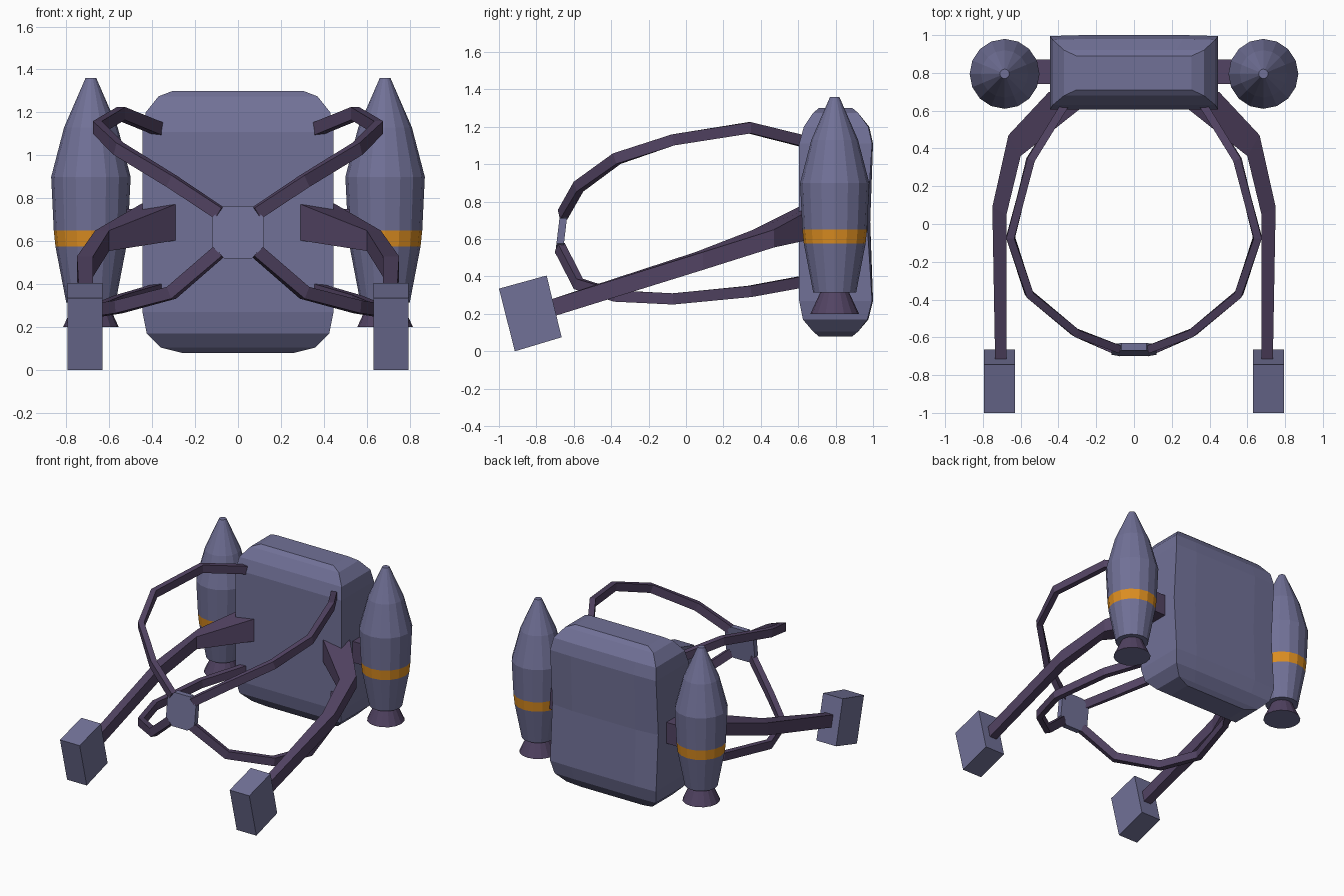
import bpy, bmesh, math
from mathutils import Vector

if "Cube" in bpy.data.objects:
    bpy.data.objects.remove(bpy.data.objects["Cube"])


def material(name, rgb):
    m = bpy.data.materials.new(name)
    m.diffuse_color = (*rgb, 1)
    m.use_nodes = True
    m.node_tree.nodes["Principled BSDF"].inputs["Base Color"].default_value = m.diffuse_color
    return m


SLATE = material("slate blue", (0.165, 0.165, 0.31))
PURPLE = material("dark purple", (0.085, 0.057, 0.125))
ORANGE = material("orange", (0.72, 0.27, 0.015))


def loft(name, rings, mats, rule=None, mirror=False):
    """Skin a list of equal-length rings, cap the ends, optionally mirror over x."""
    bm = bmesh.new()
    vs = [[bm.verts.new(p) for p in r] for r in rings]
    n = len(rings[0])
    for a, b in zip(vs, vs[1:]):
        for i in range(n):
            j = (i + 1) % n
            bm.faces.new((a[i], a[j], b[j], b[i]))
    bm.faces.new(vs[0])
    bm.faces.new(vs[-1])
    bmesh.ops.recalc_face_normals(bm, faces=bm.faces)
    if rule:
        for f in bm.faces:
            f.material_index = rule(f)
    me = bpy.data.meshes.new(name)
    bm.to_mesh(me)
    bm.free()
    ob = bpy.data.objects.new(name, me)
    bpy.context.collection.objects.link(ob)
    for m in mats:
        me.materials.append(m)
    if mirror:
        mod = ob.modifiers.new("mirror", 'MIRROR')
        mod.use_mirror_merge = False
    return ob


def bar(name, path, thick, tall):
    """Rectangular bar swept along a path, kept upright."""
    pts = [Vector(p) for p in path]
    rings = []
    for i, p in enumerate(pts):
        t = (pts[min(i + 1, len(pts) - 1)] - pts[max(i - 1, 0)]).normalized()
        side = t.cross(Vector((0, 0, 1))).normalized()
        up = side.cross(t)
        a, b = side * thick / 2, up * tall / 2
        rings.append([p + a + b, p - a + b, p - a - b, p + a - b])
    return loft(name, rings, [PURPLE], mirror=True)


def lathe(name, cx, cy, profile, mats, rule=None, n=16):
    rings = [[(cx + r * math.cos(2 * math.pi * i / n), cy + r * math.sin(2 * math.pi * i / n), z)
              for i in range(n)] for r, z in profile]
    return loft(name, rings, mats, rule, True)


# Backpack: rounded slab with a slightly pinched back
levels = [  # z, half width, front y, back y at corners, back y in the middle
    (0.08, 0.26, 0.71, 0.89, 0.89),
    (0.105, 0.36, 0.68, 0.92, 0.92),
    (0.17, 0.425, 0.625, 0.97, 0.975),
    (0.27, 0.445, 0.605, 0.995, 1.0),
    (0.69, 0.445, 0.605, 0.968, 0.985),
    (1.11, 0.445, 0.605, 0.995, 1.0),
    (1.20, 0.43, 0.63, 0.975, 0.98),
    (1.275, 0.37, 0.68, 0.92, 0.92),
    (1.30, 0.305, 0.71, 0.89, 0.89)]
loft("backpack", [[(-w, f, z), (-.6 * w, f, z), (.6 * w, f, z), (w, f, z),
                   (w, b, z), (.6 * w, m, z), (-.6 * w, m, z), (-w, b, z)]
                  for z, w, f, b, m in levels], [SLATE])

# Side boosters with an orange band
lathe("boosters", 0.685, 0.795,
      [(0.115, 0.315), (0.165, 0.575), (0.173, 0.65), (0.185, 0.90),
       (0.125, 1.13), (0.025, 1.36)],
      [SLATE, ORANGE],
      lambda f: int(0.575 < f.calc_center_median().z < 0.65))

# Flared nozzles, purple with a slate underside
lathe("nozzles", 0.685, 0.795, [(0.13, 0.20), (0.07, 0.33)], [PURPLE, SLATE],
      lambda f: int(f.normal.z < -0.9))

# Struts between backpack and boosters
loft("booster_struts", [[(x, 0.74, 0.59), (x, 0.87, 0.59), (x, 0.87, 0.75), (x, 0.74, 0.75)]
                        for x in (0.42, 0.56)], [PURPLE], mirror=True)

# Control arms: inner xy, outer xy, bottom z, top z at each bend
arm = [((0.285, 0.61), (0.45, 0.70), 0.605, 0.775),
       ((0.60, 0.36), (0.665, 0.47), 0.555, 0.65),
       ((0.675, 0.05), (0.75, 0.09), 0.435, 0.53),
       ((0.675, -0.73), (0.735, -0.73), 0.18, 0.275)]
loft("control_arms", [[(*i, lo), (*o, lo), (*o, hi), (*i, hi)] for i, o, lo, hi in arm],
     [PURPLE], mirror=True)

# Tilted hand control blocks
loft("control_blocks", [[(x, -1.0, 0.335), (x, -0.745, 0.405), (x, -0.665, 0.075), (x, -0.915, 0.0)]
                        for x in (0.63, 0.795)], [SLATE], mirror=True)

# Harness straps curving from the backpack to the front buckle
bar("upper_straps", [(0.085, -0.66, 0.73), (0.31, -0.575, 0.88), (0.555, -0.37, 1.03),
                     (0.655, -0.07, 1.13), (0.545, 0.34, 1.195), (0.36, 0.64, 1.12)], 0.042, 0.06)
bar("lower_straps", [(0.085, -0.675, 0.555), (0.31, -0.575, 0.36), (0.555, -0.37, 0.295),
                     (0.65, -0.07, 0.28), (0.55, 0.34, 0.32), (0.36, 0.64, 0.375)], 0.042, 0.06)

# Octagonal buckle plate, leaning slightly
octagon = [(-.065, .765), (.065, .765), (.12, .71), (.12, .575),
           (.065, .52), (-.065, .52), (-.12, .575), (-.12, .71)]
loft("buckle_plate", [[(x, y - 0.12 * (0.64 - z), z) for x, z in octagon]
                      for y in (-0.685, -0.645)], [SLATE])
